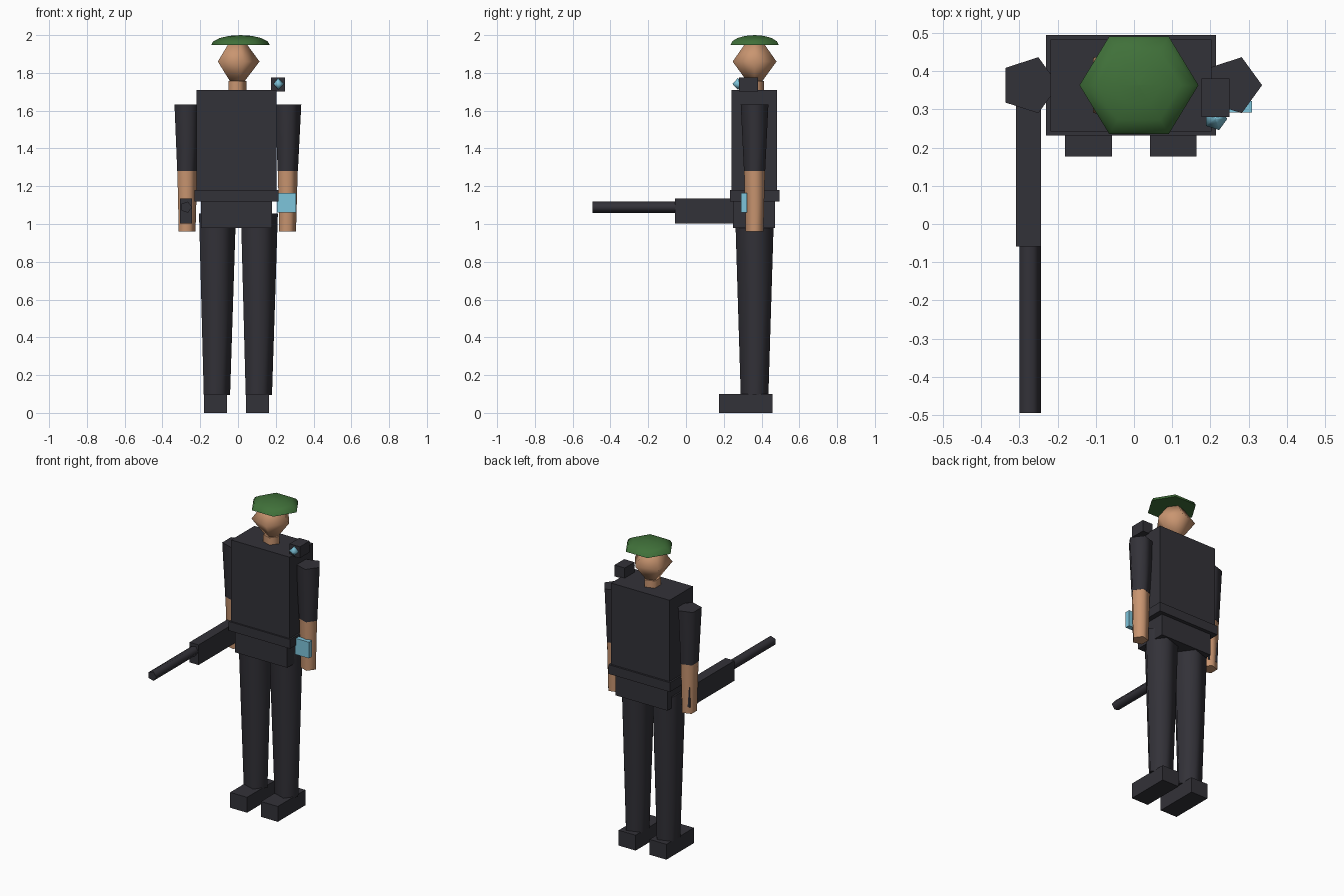
import bpy
import math

old = bpy.data.objects.get("Cube")
if old:
    bpy.data.objects.remove(old, do_unlink=True)

MID_X, MID_Y = -0.008, 0.363   # centre line of the body


def material(name, rgb):
    mat = bpy.data.materials.new(name)
    mat.use_nodes = True
    colour = (*[(c / 255) ** 2.2 for c in rgb], 1)
    mat.diffuse_color = colour
    mat.node_tree.nodes["Principled BSDF"].inputs["Base Color"].default_value = colour
    return mat


cloth = material("charcoal cloth", (54, 53, 59))
skin = material("tan skin", (200, 148, 112))
green = material("beret green", (66, 112, 60))
cyan = material("cyan glow", (125, 195, 218))


def finish(obj, name, mat, smooth=False):
    obj.name = obj.data.name = name
    obj.data.materials.append(mat)
    if smooth:
        bpy.ops.object.select_all(action="DESELECT")
        obj.select_set(True)
        bpy.context.view_layer.objects.active = obj
        bpy.ops.object.shade_smooth_by_angle(angle=math.radians(80))
    return obj


def box(name, mat, x, y, z):
    """Box from (low, high) pairs on each axis."""
    mesh = bpy.data.meshes.new(name)
    verts = [(a, b, c) for a in x for b in y for c in z]
    faces = [(0, 1, 3, 2), (4, 6, 7, 5), (0, 4, 5, 1),
             (2, 3, 7, 6), (0, 2, 6, 4), (1, 5, 7, 3)]
    mesh.from_pydata(verts, [], faces)
    obj = bpy.data.objects.new(name, mesh)
    bpy.context.collection.objects.link(obj)
    return finish(obj, name, mat)


def lathe(name, mat, profile, centre, sides=5, stretch=1.0):
    """Few-sided turned solid: (radius, z) rings from bottom to top, both ends capped."""
    verts, faces = [], []
    for r, z in profile:
        for i in range(sides):
            a = math.tau * i / sides
            verts.append((r * stretch * math.cos(a), r * math.sin(a), z))
    for k in range(len(profile) - 1):
        for i in range(sides):
            j = (i + 1) % sides
            lo, hi = k * sides, (k + 1) * sides
            faces.append((lo + i, lo + j, hi + j, hi + i))
    faces.append(tuple(reversed(range(sides))))
    faces.append(tuple(range(len(verts) - sides, len(verts))))
    mesh = bpy.data.meshes.new(name)
    mesh.from_pydata(verts, [], faces)
    obj = bpy.data.objects.new(name, mesh)
    obj.location = centre
    bpy.context.collection.objects.link(obj)
    return finish(obj, name, mat, smooth=True)


def centred(half):
    return (MID_X - half, MID_X + half)


# Trunk
box("torso", cloth, centred(0.211), (0.242, 0.482), (1.18, 1.71))
box("belt", cloth, centred(0.222), (0.232, 0.494), (1.12, 1.18))
box("hips", cloth, centred(0.188), (0.25, 0.471), (0.98, 1.12))

# Limbs, one pair per side
for side, s in (("left", 1), ("right", -1)):
    leg_x, arm_x = MID_X + s * 0.111, MID_X + s * 0.266
    lathe(side + "_leg", cloth, [(0.077, 0.095), (0.108, 1.055)], (leg_x, MID_Y, 0))
    box(side + "_shoe", cloth, (leg_x - 0.061, leg_x + 0.061), (0.176, 0.459), (0, 0.1))
    lathe(side + "_sleeve", cloth, [(0.059, 1.28), (0.077, 1.633)], (arm_x, MID_Y, 0))
    lathe(side + "_forearm", skin, [(0.049, 0.96), (0.058, 1.28)], (arm_x, MID_Y, 0))

# Head and beret
lathe("neck", skin, [(0.053, 1.68), (0.053, 1.757)], (MID_X, MID_Y, 0))
lathe("head", skin, [(0.042, 1.755), (0.122, 1.86), (0.052, 1.955)], (MID_X, MID_Y, 0))
dome = [(0.147 * math.cos(a) + 0.0005, 0.053 * math.sin(a))
        for a in (math.radians(22.5 * k) for k in range(5))]
lathe("beret", green, dome, (0.013, MID_Y, 1.947), sides=6, stretch=1.055)

# Shoulder lamp and wrist screen
box("shoulder_lamp_case", cloth, (0.176, 0.25), (0.28, 0.38), (1.702, 1.776))
lathe("shoulder_lamp", cyan, [(0.001, -0.03), (0.031, 0), (0.001, 0.03)], (0.213, 0.275, 1.742))
box("wrist_screen", cyan, (0.206, 0.308), (0.291, 0.322), (1.06, 1.165))

# Rifle held in the right hand
box("rifle_body", cloth, (-0.308, -0.243), (-0.059, 0.4), (1.003, 1.134))
barrel = lathe("rifle_barrel", cloth, [(0.031, 0), (0.031, 0.44)], (-0.274, -0.054, 1.089))
barrel.rotation_euler.x = math.radians(90)
